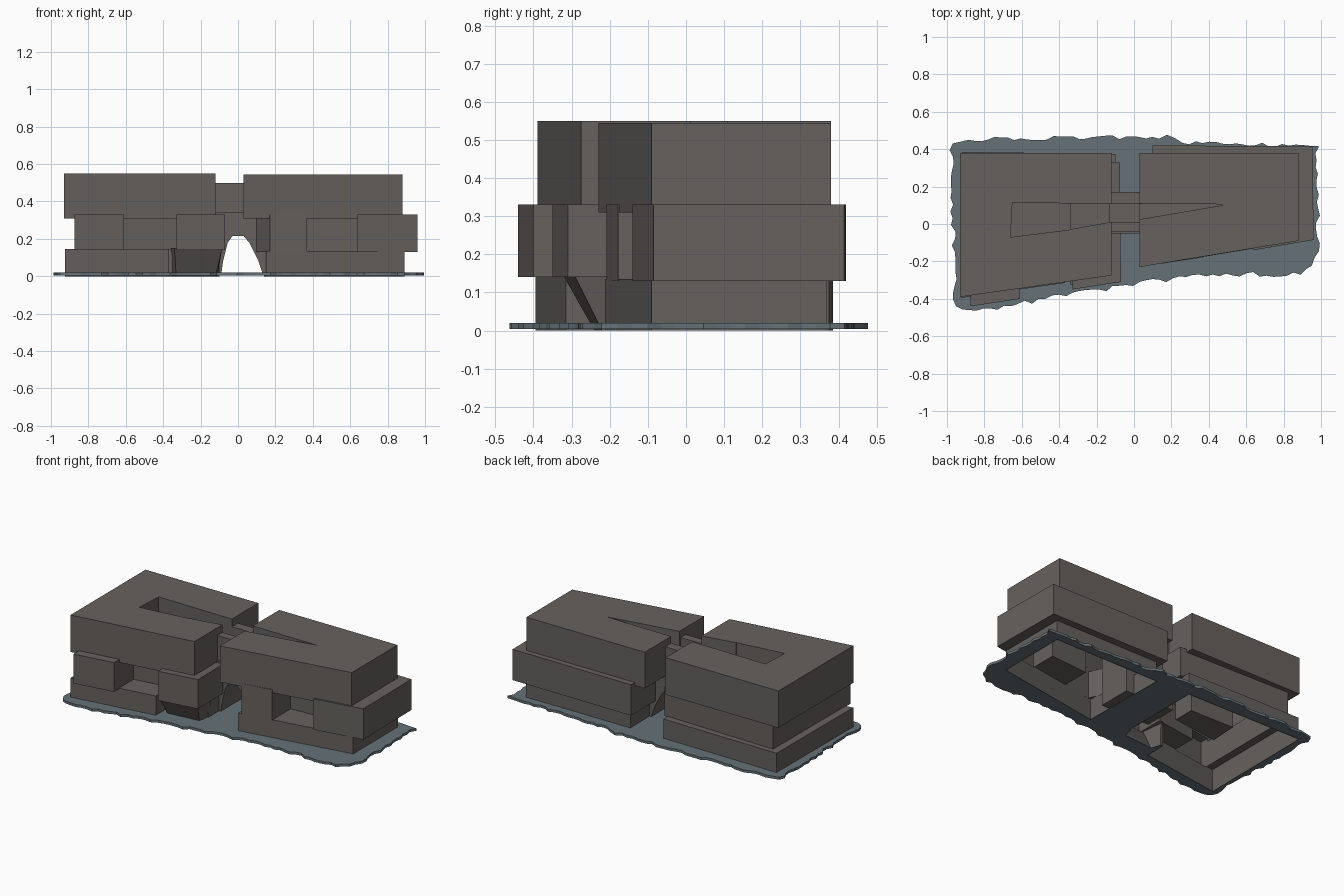
import bpy, bmesh, random
from mathutils import Vector

if "Cube" in bpy.data.objects:
    bpy.data.objects.remove(bpy.data.objects["Cube"])

random.seed(4)


def material(name, rgb):
    m = bpy.data.materials.new(name)
    m.diffuse_color = (*rgb, 1)
    m.use_nodes = True
    m.node_tree.nodes["Principled BSDF"].inputs["Base Color"].default_value = m.diffuse_color
    return m


CONCRETE = material("dark_concrete", (0.13, 0.12, 0.112))
GROUND = material("blue_grey_paving", (0.13, 0.165, 0.185))


def loft(name, a, b, mat=CONCRETE):
    """Closed solid between two matching loops of 3D points."""
    bm = bmesh.new()
    va, vb = [bm.verts.new(p) for p in a], [bm.verts.new(p) for p in b]
    n = len(a)
    bm.faces.new(va)
    bm.faces.new(vb[::-1])
    for i in range(n):
        bm.faces.new((va[i], va[(i + 1) % n], vb[(i + 1) % n], vb[i]))
    bmesh.ops.recalc_face_normals(bm, faces=bm.faces)
    me = bpy.data.meshes.new(name)
    bm.to_mesh(me)
    bm.free()
    me.materials.append(mat)
    ob = bpy.data.objects.new(name, me)
    bpy.context.collection.objects.link(ob)
    return ob


def prism(name, pts, z0, z1, top=None, mat=CONCRETE):
    return loft(name, [(x, y, z0) for x, y in pts],
                [(x, y, z1) for x, y in (top or pts)], mat)


def boolean(target, tool, op, keep=False):
    mod = target.modifiers.new("bool", 'BOOLEAN')
    mod.operation, mod.solver, mod.object = op, 'EXACT', tool
    bpy.context.view_layer.objects.active = target
    bpy.ops.object.modifier_apply(modifier=mod.name)
    if not keep:
        bpy.data.objects.remove(tool)


# Left building: three shifted storeys
left = prism("left_building", [(-.93, .38), (-.12, .38), (-.12, -.275), (-.93, -.39)], .31, .55)
boolean(left, prism("left_middle_storey", [
    (-.87, .35), (-.075, .33), (-.07, -.31), (-.33, -.35), (-.33, -.16),
    (-.61, -.20), (-.61, -.40), (-.875, -.44)], .14, .33), 'UNION')
boolean(left, prism("left_lower_storey", [
    (-.92, .385), (-.1, .375), (-.1, -.16), (-.37, -.18),
    (-.37, -.315), (-.925, -.395)], 0, .145), 'UNION')
# Sloping underside below the overhanging front block
boolean(left, prism("left_sloped_underside",
                    [(-.36, -.15), (-.11, -.15), (-.12, -.22), (-.33, -.24)], 0, .15,
                    [(-.36, -.15), (-.085, -.15), (-.085, -.295), (-.34, -.325)]), 'UNION')

# Right building: three shifted storeys
right = prism("right_building", [(.03, .38), (.88, .38), (.88, -.09), (.03, -.23)], .31, .545)
boolean(right, prism("right_middle_storey", [
    (.1, .42), (.955, .415), (.96, -.085), (.64, -.14), (.64, .03),
    (.37, .01), (.37, -.178), (.17, -.208), (.10, -.05)], .13, .33), 'UNION')
boolean(right, prism("right_lower_storey", [
    (.14, .37), (.89, .37), (.89, -.09), (.15, -.212)], 0, .135), 'UNION')

# Wedge courtyard cut through both roofs: deep pit, then shallower slot
boolean(left, prism("pit_cutter", [(-.65, .115), (-.34, .11), (-.34, -.03), (-.66, -.07)],
                    .10, .7), 'DIFFERENCE')
boolean(left, prism("slot_cutter", [(-.36, .11), (-.1, .108), (-.1, .015), (-.36, -.032)],
                    .36, .7), 'DIFFERENCE')
boolean(right, loft("wedge_cutter",
                    [(0, .11, .40), (.5, .105, .545), (0, .02, .40)],
                    [(0, .11, .7), (.5, .105, .7), (0, .02, .7)]), 'DIFFERENCE')

# Passage arch joining the buildings
arch = [(-.15, .005), (-.09, .005), (-.08, .08), (-.055, .18), (-.03, .215), (.03, .215),
        (.06, .18), (.11, .08), (.135, .005), (.2, .005), (.2, .34), (-.15, .34)]
loft("passage_arch", [(x, -.05, z) for x, z in arch], [(x, .17, z) for x, z in arch])

# Bridge deck with two parapets
box = lambda y0, y1: [(-.13, y0), (.04, y0), (.04, y1), (-.13, y1)]
prism("bridge_deck", box(.01, .11), .33, .40)
prism("bridge_front_parapet", box(-.04, .012), .33, .50)
prism("bridge_back_parapet", box(.108, .17), .33, .50)

# Ragged ground plate, open beneath the buildings
corners = [Vector(c) for c in [
    (-.97, .43), (-.92, .445), (-.22, .455), (.17, .46), (.26, .425), (.97, .415), (.98, -.14),
    (.95, -.22), (.89, -.265), (.42, -.26), (.1, -.30), (-.4, -.38), (-.88, -.465), (-.95, -.44)]]
outline = []
for a, b in zip(corners, corners[1:] + corners[:1]):
    n = max(1, int((b - a).length / .035))
    out = Vector((-(b - a).y, (b - a).x)).normalized()
    for i in range(n):
        p = a.lerp(b, i / n) + out * random.uniform(-.006, .02)
        outline.append((max(-1, min(1, p.x)), max(-.48, min(.48, p.y))))
ground = prism("ground_plate", outline, .004, .02, mat=GROUND)
for ob in (left, right):
    boolean(ground, ob, 'DIFFERENCE', keep=True)
    # Leave the building shells open at the bottom
    bm = bmesh.new()
    bm.from_mesh(ob.data)
    bottom = [f for f in bm.faces if all(v.co.z < .001 for v in f.verts)]
    bmesh.ops.delete(bm, geom=bottom, context='FACES')
    bm.to_mesh(ob.data)
    bm.free()
